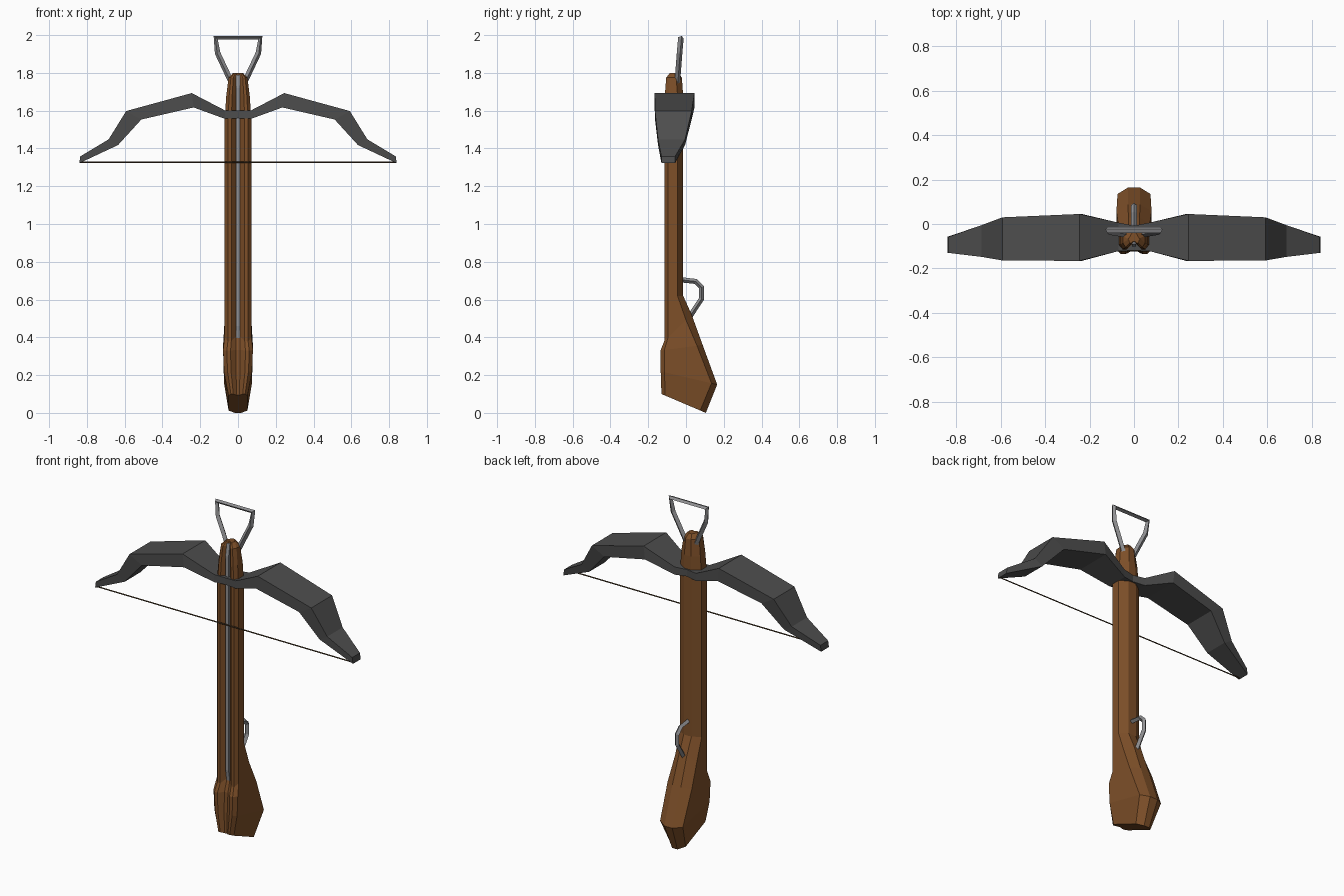
import bpy, bmesh

if "Cube" in bpy.data.objects:
    bpy.data.objects.remove(bpy.data.objects["Cube"])


def material(name, rgb):
    m = bpy.data.materials.new(name)
    m.diffuse_color = (*rgb, 1)
    m.use_nodes = True
    m.node_tree.nodes["Principled BSDF"].inputs["Base Color"].default_value = m.diffuse_color
    return m


WOOD = material("wood", (0.21, 0.08, 0.022))
DARK = material("dark_metal", (0.075, 0.075, 0.075))
STEEL = material("steel", (0.28, 0.28, 0.29))
CORD = material("cord", (0.06, 0.035, 0.015))


def loft(name, rings, mat):
    """Skin a list of equal-length closed rings and cap both ends."""
    bm = bmesh.new()
    rows = [[bm.verts.new(p) for p in ring] for ring in rings]
    n = len(rows[0])
    for a, b in zip(rows, rows[1:]):
        for i in range(n):
            j = (i + 1) % n
            bm.faces.new((a[i], a[j], b[j], b[i]))
    bm.faces.new(rows[0][::-1])
    bm.faces.new(rows[-1])
    bmesh.ops.recalc_face_normals(bm, faces=bm.faces)
    me = bpy.data.meshes.new(name)
    bm.to_mesh(me)
    bm.free()
    me.materials.append(mat)
    ob = bpy.data.objects.new(name, me)
    bpy.context.collection.objects.link(ob)
    return ob


def bar(name, pts, radius, mat, cyclic=False):
    """Four-sided bar swept along a polyline."""
    cu = bpy.data.curves.new(name, 'CURVE')
    cu.dimensions = '3D'
    cu.bevel_depth = radius
    cu.bevel_resolution = 0
    cu.use_fill_caps = True
    sp = cu.splines.new('POLY')
    sp.points.add(len(pts) - 1)
    for p, co in zip(sp.points, pts):
        p.co = (*co, 1)
    sp.use_cyclic_u = cyclic
    sp.use_smooth = False
    cu.materials.append(mat)
    ob = bpy.data.objects.new(name, cu)
    bpy.context.collection.objects.link(ob)
    return ob


# Stock: grooved cross-sections, tilted between front and back heights
def stock_ring(zf, zb, w, yf, yg, yb):
    half = [(0.14 * w, yg), (0.5 * w, yf), (0.75 * w, yf), (w, yf + 0.02),
            (w, yb - 0.03), (0.35 * w, yb)]
    prof = half + [(-x, y) for x, y in reversed(half)]
    return [(x, y, zf + (zb - zf) * (y - yf) / (yb - yf)) for x, y in prof]


sections = [
    (0.10, 0.00, 0.050, -0.130, -0.115, 0.105),
    (0.22, 0.15, 0.074, -0.134, -0.115, 0.165),
    (0.33, 0.36, 0.079, -0.135, -0.110, 0.088),
    (0.38, 0.52, 0.071, -0.115, -0.088, 0.030),
    (0.62, 0.62, 0.071, -0.115, -0.088, -0.015),
    (1.55, 1.55, 0.071, -0.115, -0.088, -0.015),
    (1.68, 1.68, 0.062, -0.112, -0.088, -0.015),
    (1.775, 1.775, 0.050, -0.105, -0.088, -0.022),
    (1.80, 1.80, 0.026, -0.085, -0.078, -0.040),
]
loft("stock", [stock_ring(*s) for s in sections], WOOD)

# Bolt rail lying in the groove
loft("bolt_rail", [[(-0.01, yf, z), (0.01, yf, z), (0.01, -0.075, z), (-0.01, -0.075, z)]
                   for z, yf in ((0.39, -0.09), (0.46, -0.102), (1.72, -0.102), (1.79, -0.09))], STEEL)


# Bow limbs: x/z of top edge, x/z of bottom edge, front and back y
def limb_ring(xt, zt, xb, zb, y0, y1, s):
    return [(s * xt, y0, zt), (s * xt, y1, zt), (s * xb, y1, zb), (s * xb, y0, zb)]


limb = [
    (0.07, 1.602, 0.07, 1.557, -0.122, 0.006),
    (0.245, 1.693, 0.235, 1.617, -0.166, 0.045),
    (0.592, 1.598, 0.512, 1.553, -0.164, 0.030),
    (0.685, 1.448, 0.635, 1.418, -0.148, -0.005),
    (0.835, 1.358, 0.840, 1.322, -0.130, -0.058),
]
for side, s in (("right", 1), ("left", -1)):
    loft("bow_limb_" + side, [limb_ring(*r, s) for r in limb], DARK)

# Band joining the limbs around the stock
loft("bow_band", [limb_ring(x, zt, x, zb, y0, y1, 1) for x, zt, zb, y0, y1 in (
    (-0.07, 1.602, 1.557, -0.122, 0.006), (0, 1.60, 1.56, -0.119, -0.008),
    (0.07, 1.602, 1.557, -0.122, 0.006))], DARK)

# Bowstring
bar("bowstring", [(-0.836, -0.12, 1.326), (0.836, -0.12, 1.326)], 0.004, CORD)

# Foot stirrup
right = [(0.035, -0.046, 1.75), (0.108, -0.034, 1.905), (0.118, -0.027, 1.986)]
bar("stirrup", right + [(-x, y, z) for x, y, z in reversed(right)], 0.015, STEEL)

# Trigger
bar("trigger", [(0, -0.03, 0.705), (0, 0.05, 0.696), (0, 0.083, 0.665),
                (0, 0.083, 0.605), (0, 0.02, 0.51)], 0.014, STEEL)
